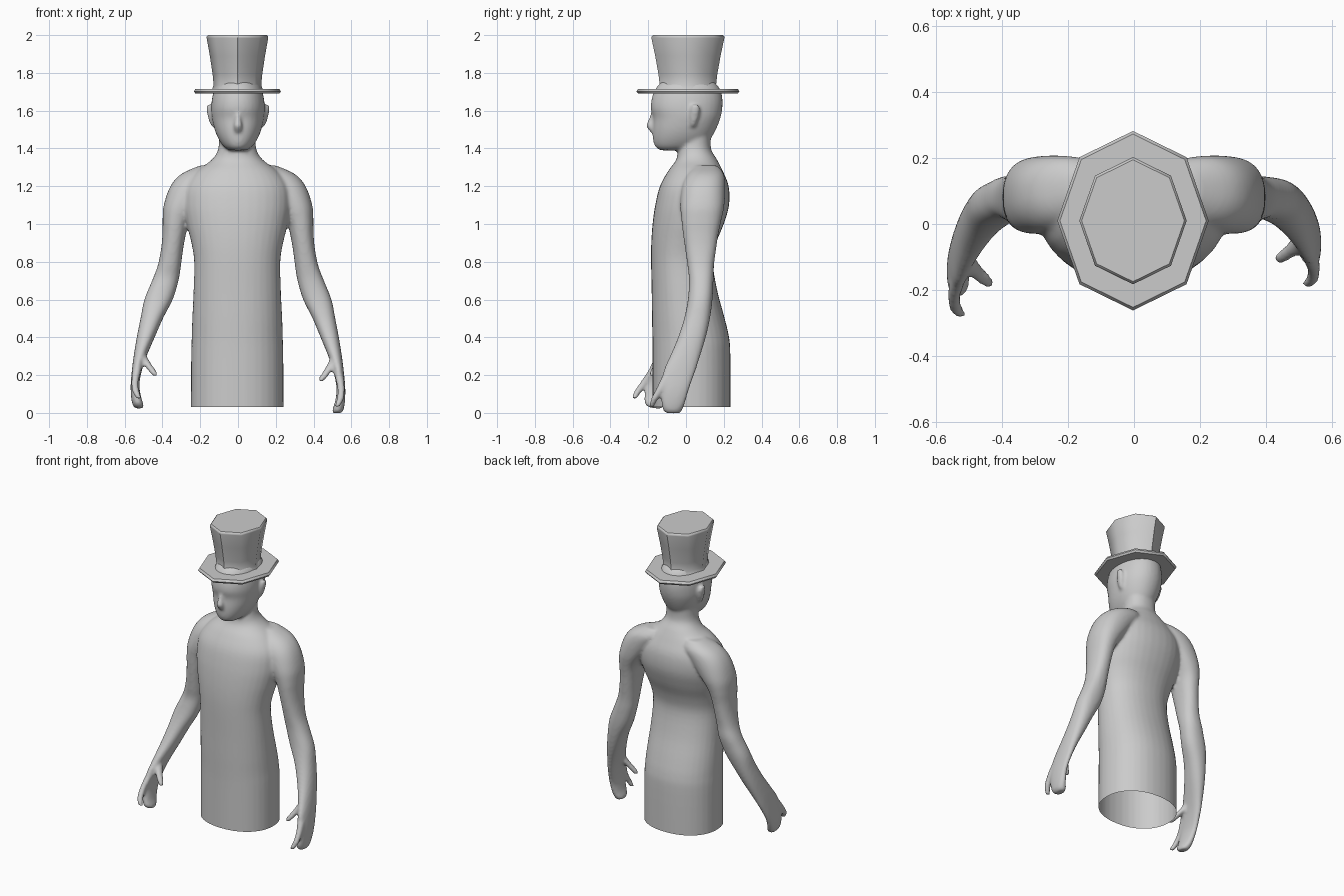
import bpy, bmesh
from math import sin, cos, pi, copysign
from mathutils import Vector

if "Cube" in bpy.data.objects:
    bpy.data.objects.remove(bpy.data.objects["Cube"])


def spline_rows(rows, sub=4):
    # Catmull-Rom interpolation between the given cross-sections
    out = []
    for i in range(len(rows) - 1):
        p0, p1, p2, p3 = (Vector(rows[min(max(i + k, 0), len(rows) - 1)]) for k in (-1, 0, 1, 2))
        for s in range(sub):
            t = s / sub
            out.append(0.5 * (2 * p1 + (p2 - p0) * t + (2 * p0 - 5 * p1 + 4 * p2 - p3) * t * t
                              + (3 * p1 - p0 - 3 * p2 + p3) * t ** 3))
    return out + [Vector(rows[-1])]


def loft(bm, rows, power=1.0, move=lambda x, y, z: (x, y, z), n=36):
    # Closed stack of level ovals; each row is centre x, y, z, radius x, y
    rings = []
    for cx, cy, cz, rx, ry in spline_rows(rows):
        ring = []
        for k in range(n):
            c, s = cos(2 * pi * k / n), sin(2 * pi * k / n)
            ring.append(bm.verts.new(move(cx + rx * copysign(abs(c) ** power, c),
                                          cy + ry * copysign(abs(s) ** power, s), cz)))
        rings.append(ring)
    for a, b in zip(rings, rings[1:]):
        for k in range(n):
            bm.faces.new((a[k], a[(k + 1) % n], b[(k + 1) % n], b[k]))
    bm.faces.new(rings[0])
    bm.faces.new(rings[-1])


def box_rows(rows):
    # (z, x0, x1, y0, y1) extents to centre and radius rows
    return [((a + b) / 2, (c + d) / 2, z, (b - a) / 2, (d - c) / 2) for z, a, b, c, d in rows]


bm = bmesh.new()

# Torso and neck: z, half width, front, back
torso = [(-.05, .245, -.177, .235), (.3, .244, -.177, .235), (.4, .241, -.178, .228),
         (.5, .238, -.18, .205), (.65, .231, -.182, .165), (.8, .228, -.185, .142),
         (.9, .243, -.184, .16), (1.0, .268, -.177, .2), (1.1, .285, -.163, .228),
         (1.2, .275, -.138, .226), (1.28, .215, -.095, .195), (1.34, .135, -.052, .165),
         (1.4, .1, -.042, .132), (1.5, .096, -.02, .135)]
loft(bm, box_rows([(z, -h - .004, h - .004, a, b) for z, h, a, b in torso]), .92)

# Head
head = [(1.39, .045, -.135, .02), (1.41, .075, -.163, .08), (1.45, .103, -.175, .128),
        (1.5, .124, -.177, .158), (1.56, .138, -.175, .182), (1.61, .142, -.186, .192),
        (1.66, .138, -.182, .193), (1.71, .126, -.165, .182), (1.75, .1, -.13, .15),
        (1.78, .05, -.07, .09)]
loft(bm, box_rows([(z, -h, h, a, b) for z, h, a, b in head]), .95)

# Nose
loft(bm, [(0, -.17, 1.6, .012, .012), (0, -.178, 1.56, .014, .018),
          (0, -.186, 1.52, .022, .024), (0, -.176, 1.488, .018, .014)])

# Arms, hands and ears; the left forearm swings further forward
arm = box_rows([(1.31, .08, .2, .05, .165), (1.265, .07, .3, .005, .2), (1.2, .12, .358, -.022, .208),
                (1.1, .2, .393, -.03, .203), (1.02, .255, .399, -.024, .187), (.95, .275, .4, -.016, .172),
                (.87, .29, .407, -.005, .16), (.78, .302, .425, .008, .148), (.7, .315, .455, .016, .145),
                (.6, .345, .495, .01, .14), (.5, .395, .515, -.01, .127), (.4, .437, .534, -.042, .105),
                (.3, .478, .55, -.085, .075), (.22, .505, .56, -.12, .05), (.13, .522, .568, -.13, .018),
                (.06, .514, .566, -.13, -.003), (.015, .5, .558, -.122, -.02), (-.002, .502, .545, -.1, -.035)])
finger = [(.53, -.085, .22, .024, .03), (.546, -.135, .13, .02, .022),
          (.54, -.168, .07, .019, .019), (.522, -.182, .03, .014, .013)]
thumb = [(.515, -.04, .29, .026, .035), (.482, -.075, .235, .022, .024),
         (.452, -.098, .19, .021, .019), (.437, -.106, .165, .013, .013)]
ear = [(.13, .035, 1.515, .01, .012), (.142, .042, 1.55, .013, .02),
       (.15, .048, 1.6, .016, .026), (.155, .05, 1.63, .013, .018)]
for side, swing in ((1, 0), (-1, .14)):
    def place(x, y, z, side=side, swing=swing):
        a = swing * min(max((.77 - z) / .1, 0), 1)
        dy, dz = y - .08, z - .72
        return side * x, .08 + dy * cos(a) + dz * sin(a), .72 + dz * cos(a) - dy * sin(a)
    loft(bm, arm, .88, place)
    for part in (finger, thumb, ear):
        loft(bm, part, 1, place, 20)

bmesh.ops.recalc_face_normals(bm, faces=bm.faces)
mesh = bpy.data.meshes.new("body")
bm.to_mesh(mesh)
bm.free()
body = bpy.data.objects.new("body", mesh)
bpy.context.collection.objects.link(body)

# Fuse the parts into one smooth skin
fuse = body.modifiers.new("fuse", 'REMESH')
fuse.mode = 'VOXEL'
fuse.voxel_size = .009
relax = body.modifiers.new("relax", 'SMOOTH')
relax.factor = .5
relax.iterations = 7
graph = bpy.context.evaluated_depsgraph_get()
skin = bpy.data.meshes.new_from_object(body.evaluated_get(graph))
body.modifiers.clear()
body.data = skin

# Open the bottom of the torso
bm = bmesh.new()
bm.from_mesh(skin)
low = [f for f in bm.faces if abs(f.calc_center_median().x) < .33 and f.calc_center_median().z < .3
       and f.calc_center_median().z > -.2]
geom = set(low)
for f in low:
    geom.update(f.verts)
    geom.update(f.edges)
bmesh.ops.bisect_plane(bm, geom=list(geom), plane_co=(0, 0, .03), plane_no=(0, 0, 1), clear_inner=True)
for f in bm.faces:
    f.smooth = True
bm.to_mesh(skin)
bm.free()

# Eight-sided top hat turned from a profile
profile = [(.115, 1.69), (.222, 1.69), (.23, 1.702), (.222, 1.716), (.133, 1.716), (.126, 1.735),
           (.131, 1.79), (.146, 1.89), (.163, 1.985), (.163, 1.992), (.156, 2.0)]
bm = bmesh.new()
rings = [[bm.verts.new((-.003 + r * sin(k * pi / 4), .01 + 1.185 * r * cos(k * pi / 4), z))
          for k in range(8)] for r, z in profile]
for a, b in zip(rings, rings[1:]):
    for k in range(8):
        bm.faces.new((a[k], a[(k + 1) % 8], b[(k + 1) % 8], b[k]))
bm.faces.new(rings[-1])
bmesh.ops.recalc_face_normals(bm, faces=bm.faces)
mesh = bpy.data.meshes.new("top_hat")
bm.to_mesh(mesh)
bm.free()
hat = bpy.data.objects.new("top_hat", mesh)
bpy.context.collection.objects.link(hat)
bpy.context.view_layer.objects.active = hat
hat.select_set(True)
bpy.ops.object.shade_smooth_by_angle(angle=.82)
